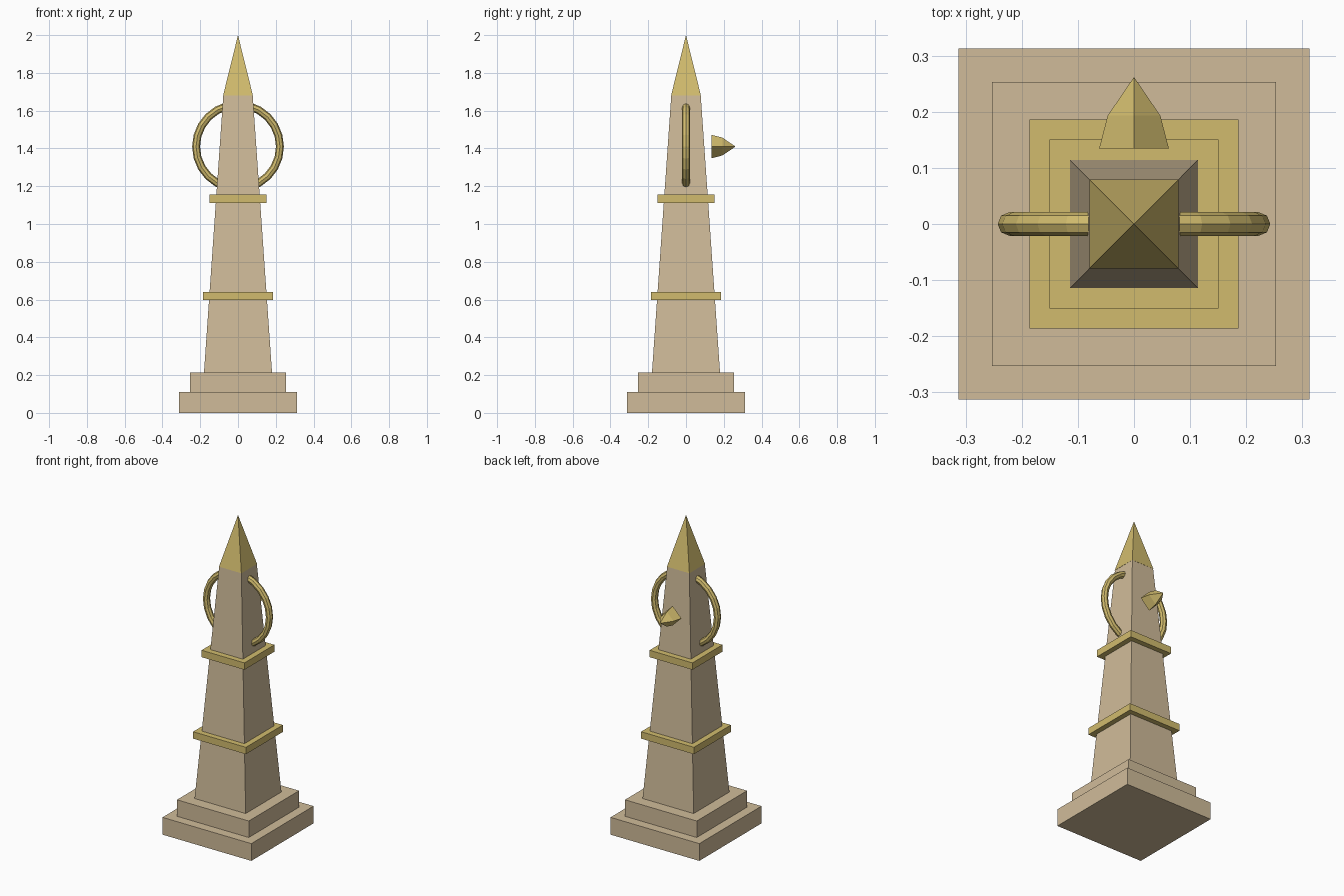
import bpy
import bmesh
from math import cos, sin, pi
from mathutils import Matrix, Vector

default = bpy.data.objects.get("Cube")
if default:
    bpy.data.objects.remove(default, do_unlink=True)


def material(name, rgb):
    mat = bpy.data.materials.new(name)
    mat.use_nodes = True
    mat.diffuse_color = (*rgb, 1)
    mat.node_tree.nodes["Principled BSDF"].inputs["Base Color"].default_value = (*rgb, 1)
    return mat


STONE = material("sandstone", (0.63, 0.50, 0.32))
GOLD = material("gold", (0.64, 0.50, 0.155))


def finish(name, bm, mat):
    bmesh.ops.recalc_face_normals(bm, faces=bm.faces)
    mesh = bpy.data.meshes.new(name)
    bm.to_mesh(mesh)
    bm.free()
    mesh.materials.append(mat)
    obj = bpy.data.objects.new(name, mesh)
    bpy.context.collection.objects.link(obj)
    return obj


def square_block(name, z0, z1, half0, half1, mat):
    """Square block or pyramid, tapering from half0 to half1."""
    bm = bmesh.new()
    bmesh.ops.create_cone(
        bm, cap_ends=True, segments=4, depth=z1 - z0,
        radius1=half0 * 2 ** 0.5, radius2=half1 * 2 ** 0.5,
        matrix=Matrix.Translation((0, 0, (z0 + z1) / 2)) @ Matrix.Rotation(pi / 4, 4, "Z"))
    return finish(name, bm, mat)


# Stepped base, tapering shaft, trim bands and pointed cap
square_block("lower_step", 0, 0.11, 0.313, 0.313, STONE)
square_block("upper_step", 0.11, 0.215, 0.253, 0.253, STONE)
square_block("shaft", 0.215, 1.68, 0.18, 0.078, STONE)
square_block("lower_band", 0.597, 0.641, 0.186, 0.186, GOLD)
square_block("upper_band", 1.112, 1.156, 0.151, 0.151, GOLD)
square_block("pointed_cap", 1.68, 2.0, 0.079, 0, GOLD)

# Upright ring passing through the shaft
CENTRE_Z = 1.41
MAJOR, TUBE, RING_STEPS, TUBE_STEPS = 0.222, 0.021, 24, 8
bm = bmesh.new()
rings = []
for i in range(RING_STEPS):
    a = 2 * pi * i / RING_STEPS
    row = []
    for j in range(TUBE_STEPS):
        b = 2 * pi * j / TUBE_STEPS
        r = MAJOR + TUBE * cos(b)
        row.append(bm.verts.new((r * cos(a), TUBE * sin(b), CENTRE_Z + r * sin(a))))
    rings.append(row)
for i in range(RING_STEPS):
    here, there = rings[i], rings[(i + 1) % RING_STEPS]
    for j in range(TUBE_STEPS):
        k = (j + 1) % TUBE_STEPS
        bm.faces.new((here[j], here[k], there[k], there[j]))
finish("ring", bm, GOLD)

# Four-sided bulging spike floating behind the shaft
bm = bmesh.new()
directions = [Vector((cos(i * pi / 2), 0, sin(i * pi / 2))) for i in range(4)]
loops = []
for y, radius in ((0.135, 0.062), (0.193, 0.047)):
    centre = Vector((0, y, CENTRE_Z))
    loops.append([bm.verts.new(centre + d * radius) for d in directions])
tip = bm.verts.new((0, 0.262, CENTRE_Z))
bm.faces.new(loops[0])
for i in range(4):
    k = (i + 1) % 4
    bm.faces.new((loops[0][i], loops[0][k], loops[1][k], loops[1][i]))
    bm.faces.new((loops[1][i], loops[1][k], tip))
finish("rear_spike", bm, GOLD)
